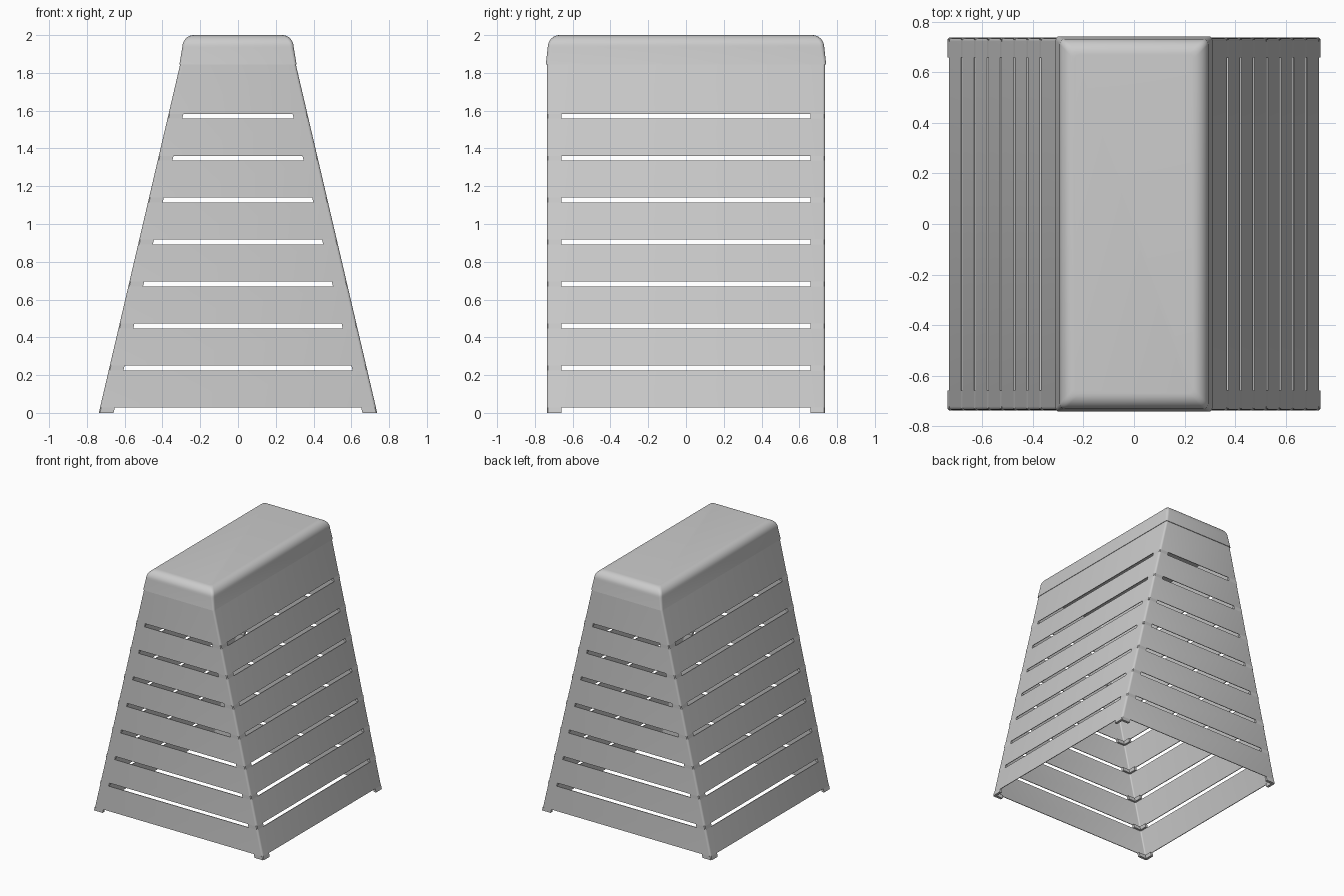
import bpy, bmesh, math

cube = bpy.data.objects.get("Cube")
if cube:
    bpy.data.objects.remove(cube, do_unlink=True)

# One plain grey for the whole box
grey = bpy.data.materials.new("plain_grey")
grey.use_nodes = True
colour = (0.6, 0.6, 0.6, 1)
grey.diffuse_color = colour
grey.node_tree.nodes["Principled BSDF"].inputs["Base Color"].default_value = colour

HALF_Y = 0.737
WALL = 0.005
GAP = 0.026


def half_width(z):
    """Outer half width of the tapered box at a height."""
    return 0.737 - 0.2335 * z


def rounded_rect(hx, hy, r, z, steps=4):
    pts = []
    for quarter, (sx, sy) in enumerate([(1, 1), (-1, 1), (-1, -1), (1, -1)]):
        for i in range(steps + 1):
            a = (quarter + i / steps) * math.pi / 2
            pts.append((sx * (hx - r) + r * math.cos(a),
                        sy * (hy - r) + r * math.sin(a), z))
    return pts


def loft(name, rings, hollow=False):
    """Skin a stack of rings; either cap the ends or join last to first."""
    bm = bmesh.new()
    loops = [[bm.verts.new(p) for p in ring] for ring in rings]
    pairs = list(zip(loops, loops[1:]))
    if hollow:
        pairs.append((loops[-1], loops[0]))
    else:
        bm.faces.new(loops[0])
        bm.faces.new(loops[-1])
    for a, b in pairs:
        for i in range(len(a)):
            j = (i + 1) % len(a)
            bm.faces.new((a[i], a[j], b[j], b[i]))
    bmesh.ops.recalc_face_normals(bm, faces=bm.faces)
    mesh = bpy.data.meshes.new(name)
    bm.to_mesh(mesh)
    bm.free()
    mesh.materials.append(grey)
    obj = bpy.data.objects.new(name, mesh)
    bpy.context.collection.objects.link(obj)
    bpy.ops.object.select_all(action='DESELECT')
    obj.select_set(True)
    bpy.context.view_layer.objects.active = obj
    bpy.ops.object.shade_smooth_by_angle(angle=math.radians(35))
    return obj


def tier(name, z0, z1):
    """Hollow thin-walled tapered frame."""
    def ring(z, inset):
        return rounded_rect(half_width(z) - inset, HALF_Y - inset, 0.015 - inset, z)
    loft(name, [ring(z0, 0), ring(z1, 0), ring(z1, WALL), ring(z0, WALL)], hollow=True)


def corner_bracket(name, z0, z1, sx, sy):
    """L-shaped spacer wrapping one corner, leaning with the wall."""
    arm, t, c = 0.078, 0.02, 0.006
    outline = [(0, c), (c, 0), (arm, 0), (arm, t), (t, t), (t, arm), (0, arm)]
    rings = [[(sx * (half_width(z) - u), sy * (HALF_Y - v), z) for u, v in outline]
             for z in (z0, z1)]
    loft(name, rings)


# Stacked tiers with brackets under each one
bottoms = [0.028 + 0.2222 * i for i in range(8)]
for n, z0 in enumerate(bottoms):
    top = bottoms[n + 1] - GAP if n < 7 else 1.848
    tier(f"tier_{n + 1}", z0, top)
    low = 0 if n == 0 else z0 - GAP
    for sx, side in ((1, "left"), (-1, "right")):
        for sy, end in ((-1, "front"), (1, "back")):
            kind = "foot" if n == 0 else f"spacer_{n}"
            corner_bracket(f"{kind}_{end}_{side}", low, z0, sx, sy)

# Padded top with softly rounded upper edges
rings = [rounded_rect(0.31, 0.742, 0.015, 1.845)]
for i in range(9):
    a = i / 8 * math.pi / 2
    rings.append(rounded_rect(0.235 + 0.06 * math.cos(a),
                              0.67 + 0.062 * math.cos(a),
                              0.02, 1.935 + 0.065 * math.sin(a)))
loft("padded_top", rings)
